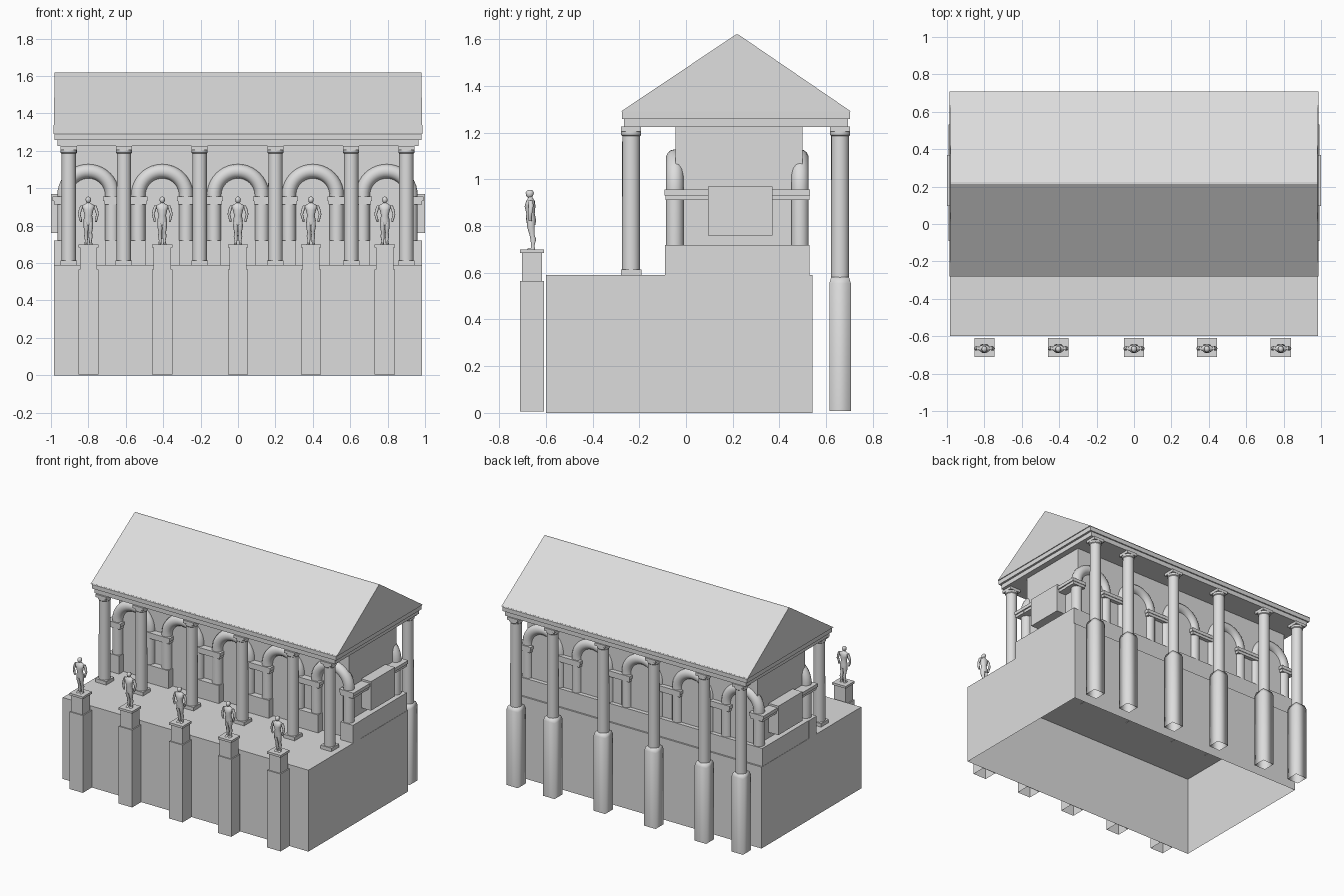
import bpy, bmesh, math
from mathutils import Vector

cube = bpy.data.objects.get("Cube")
if cube:
    bpy.data.objects.remove(cube, do_unlink=True)

stone = bpy.data.materials.new("grey_stone")
stone.use_nodes = True
stone.diffuse_color = (0.72, 0.72, 0.72, 1)
stone.node_tree.nodes["Principled BSDF"].inputs["Base Color"].default_value = stone.diffuse_color


def finish(name, bm, smooth=None):
    """Turn a bmesh into an object; smooth is an edge angle in degrees."""
    bmesh.ops.recalc_face_normals(bm, faces=bm.faces)
    mesh = bpy.data.meshes.new(name)
    bm.to_mesh(mesh)
    bm.free()
    mesh.materials.append(stone)
    obj = bpy.data.objects.new(name, mesh)
    bpy.context.collection.objects.link(obj)
    if smooth:
        bpy.ops.object.select_all(action='DESELECT')
        obj.select_set(True)
        bpy.context.view_layer.objects.active = obj
        bpy.ops.object.shade_smooth_by_angle(angle=math.radians(smooth))
    return obj


def skin_rings(bm, rings, cap_start=True, cap_end=True):
    """Join successive closed rings of points with quads."""
    loops = [[bm.verts.new(p) for p in ring] for ring in rings]
    n = len(loops[0])
    for a, b in zip(loops, loops[1:]):
        for i in range(n):
            j = (i + 1) % n
            bm.faces.new((a[i], a[j], b[j], b[i]))
    if cap_start:
        bm.faces.new(loops[0][::-1])
    if cap_end:
        bm.faces.new(loops[-1])


def add_box(bm, x, y, z, open_bottom=False):
    ring = lambda h: [(x[0], y[0], h), (x[1], y[0], h), (x[1], y[1], h), (x[0], y[1], h)]
    skin_rings(bm, [ring(z[0]), ring(z[1])], cap_start=not open_bottom)


def box(name, x, y, z, open_bottom=False):
    bm = bmesh.new()
    add_box(bm, x, y, z, open_bottom)
    return finish(name, bm)


def centred(c, half):
    return (c - half, c + half)


def add_loft(bm, stations, n=12):
    """Stack of horizontal ellipses given as (x, y, z, rx, ry)."""
    turn = [2 * math.pi * i / n for i in range(n)]
    skin_rings(bm, [[(x + rx * math.cos(t), y + ry * math.sin(t), z) for t in turn]
                    for x, y, z, rx, ry in stations])


ARCH_X = (-0.80, -0.405, 0, 0.40, 0.795)
COLUMN_X = (-0.905, -0.61, -0.205, 0.20, 0.605, 0.9)
STATUE_X = (-0.80, -0.405, 0, 0.39, 0.785)
ARCH_R, TUBE_R = 0.128, 0.038
SPRING = 0.963
FRONT_Y, BACK_Y = -0.048, 0.488

# Hollow podium, upper plinth and hall core
box("podium", (-0.985, 0.985), (-0.60, 0.542), (0, 0.59), open_bottom=True)
box("upper_plinth", (-0.983, 0.983), (-0.04, 0.53), (0.59, 0.72))
box("hall_wall", (-0.922, 0.922), (-0.045, 0.50), (0.72, 1.225))

# Piers between the niches: front pedestals and moulded bands
edges = [-0.985]
for c in ARCH_X:
    edges += [c - 0.09, c + 0.09]
edges.append(0.985)
for left, right in zip(edges[::2], edges[1::2]):
    box("pier_pedestal", (left, right), (-0.09, 0), (0.59, 0.72))
    for side, y in (("front", (-0.092, 0)), ("back", (0.44, 0.532))):
        a, b = max(left - 0.005, -0.985), min(right + 0.005, 0.985)
        box(side + "_band_lower", (a, b), (y[0] + 0.004, y[1] - 0.004), (0.912, 0.932))
        box(side + "_band_upper", (a - 0.006, b + 0.006), y, (0.932, 0.956))

# Bands and raised panel on each end wall
for s in (-1, 1):
    def span(a, b):
        return tuple(sorted((s * a, s * b)))
    box("end_band_lower", span(0.90, 0.983), (-0.086, 0.526), (0.912, 0.932))
    box("end_band_upper", span(0.90, 0.992), (-0.092, 0.532), (0.932, 0.956))
    box("end_panel", span(0.90, 1.0), (0.095, 0.37), (0.76, 0.97))


def arch(name, cx, cy):
    """Round moulding: two legs joined by a half circle."""
    path = [(math.pi, 0.72)]
    path += [(math.pi * (1 - i / 20), SPRING) for i in range(21)]
    path.append((0, 0.72))
    rings = []
    for a, base in path:
        ring = []
        for k in range(14):
            t = 2 * math.pi * k / 14
            r = ARCH_R + TUBE_R * math.cos(t)
            ring.append((cx + r * math.cos(a), cy + TUBE_R * math.sin(t), base + r * math.sin(a)))
        rings.append(ring)
    bm = bmesh.new()
    skin_rings(bm, rings)
    finish(name, bm, 50)


for c in ARCH_X:
    arch("front_arch", c, FRONT_Y)
    arch("back_arch", c, BACK_Y)


def column(name, x, y, bottom):
    """Round shaft with collar and square cap."""
    bm = bmesh.new()
    add_loft(bm, [(x, y, z, r, r) for z, r in (
        (bottom, 0.039), (1.185, 0.038), (1.19, 0.043), (1.21, 0.043))], 20)
    add_box(bm, centred(x, 0.043), centred(y, 0.043), (1.205, 1.226))
    finish(name, bm, 40)


for x in COLUMN_X:
    column("front_column", x, -0.235, 0.60)
    box("front_column_base", centred(x, 0.044), centred(-0.235, 0.044), (0.588, 0.615))
    column("back_column", x, 0.66, 0.56)
    # Square footing with softened shading and a chamfered top
    bm = bmesh.new()
    rings = []
    for z, h in ((0.008, 0.046), (0.555, 0.046), (0.582, 0.038)):
        rings.append([(x + i * h, 0.66 + j * h, z) for i, j in ((-1, -1), (1, -1), (1, 1), (-1, 1))])
    skin_rings(bm, rings, cap_start=False)
    finish("back_column_footing", bm, 100)

# Entablature and gabled roof
box("entablature_lower", (-0.965, 0.965), (-0.266, 0.694), (1.225, 1.258))
box("entablature_upper", (-0.98, 0.98), (-0.275, 0.703), (1.258, 1.294))
bm = bmesh.new()
profile = [(-0.28, 1.29), (0.708, 1.29), (0.225, 1.62), (0.213, 1.62)]
skin_rings(bm, [[(s * (0.986 if z < 1.5 else 0.98), y, z) for y, z in profile] for s in (-1, 1)])
finish("gable_roof", bm)

# Statue, modelled once at the origin
bm = bmesh.new()
add_loft(bm, [(0, 0.004, 0.105, 0.024, 0.018), (0, 0.002, 0.13, 0.026, 0.021),
              (0, 0, 0.155, 0.020, 0.018), (0, -0.002, 0.185, 0.027, 0.023),
              (0, 0, 0.208, 0.036, 0.019), (0, 0, 0.217, 0.018, 0.013),
              (0, -0.001, 0.222, 0.009, 0.010), (0, -0.002, 0.232, 0.009, 0.010)])
add_loft(bm, [(0, -0.003, 0.222, 0.006, 0.007), (0, -0.004, 0.230, 0.013, 0.014),
              (0, -0.003, 0.243, 0.015, 0.018), (0, -0.002, 0.252, 0.011, 0.013),
              (0, -0.002, 0.256, 0.004, 0.005)])
for s in (-1, 1):
    add_loft(bm, [(s * 0.013, 0.010, 0.004, 0.008, 0.009), (s * 0.011, 0.010, 0.02, 0.007, 0.008),
                  (s * 0.012, 0.012, 0.045, 0.011, 0.013), (s * 0.011, 0.006, 0.065, 0.009, 0.011),
                  (s * 0.012, 0.002, 0.095, 0.014, 0.017), (s * 0.012, 0.002, 0.12, 0.013, 0.017)], 10)
    add_loft(bm, [(s * 0.014, 0.002, 0, 0.009, 0.019), (s * 0.014, 0.005, 0.008, 0.007, 0.014)], 10)
    add_loft(bm, [(s * 0.040, 0, 0.122, 0.005, 0.006), (s * 0.042, -0.004, 0.135, 0.007, 0.008),
                  (s * 0.049, 0, 0.162, 0.007, 0.009), (s * 0.042, 0.002, 0.188, 0.009, 0.011),
                  (s * 0.034, 0.001, 0.210, 0.008, 0.010)], 10)
statue = finish("statue", bm, 60)

# Stepped pedestals, each carrying a statue
for i, x in enumerate(STATUE_X):
    y = -0.66
    box("statue_pedestal_base", centred(x, 0.054), centred(y, 0.051), (0.005, 0.565), open_bottom=True)
    box("statue_pedestal_shaft", centred(x, 0.046), centred(y, 0.043), (0.565, 0.686))
    box("statue_pedestal_cap", centred(x, 0.054), centred(y, 0.051), (0.684, 0.70))
    figure = statue if i == 0 else statue.copy()
    if i:
        bpy.context.collection.objects.link(figure)
    figure.location = Vector((x, y - 0.006, 0.699))
